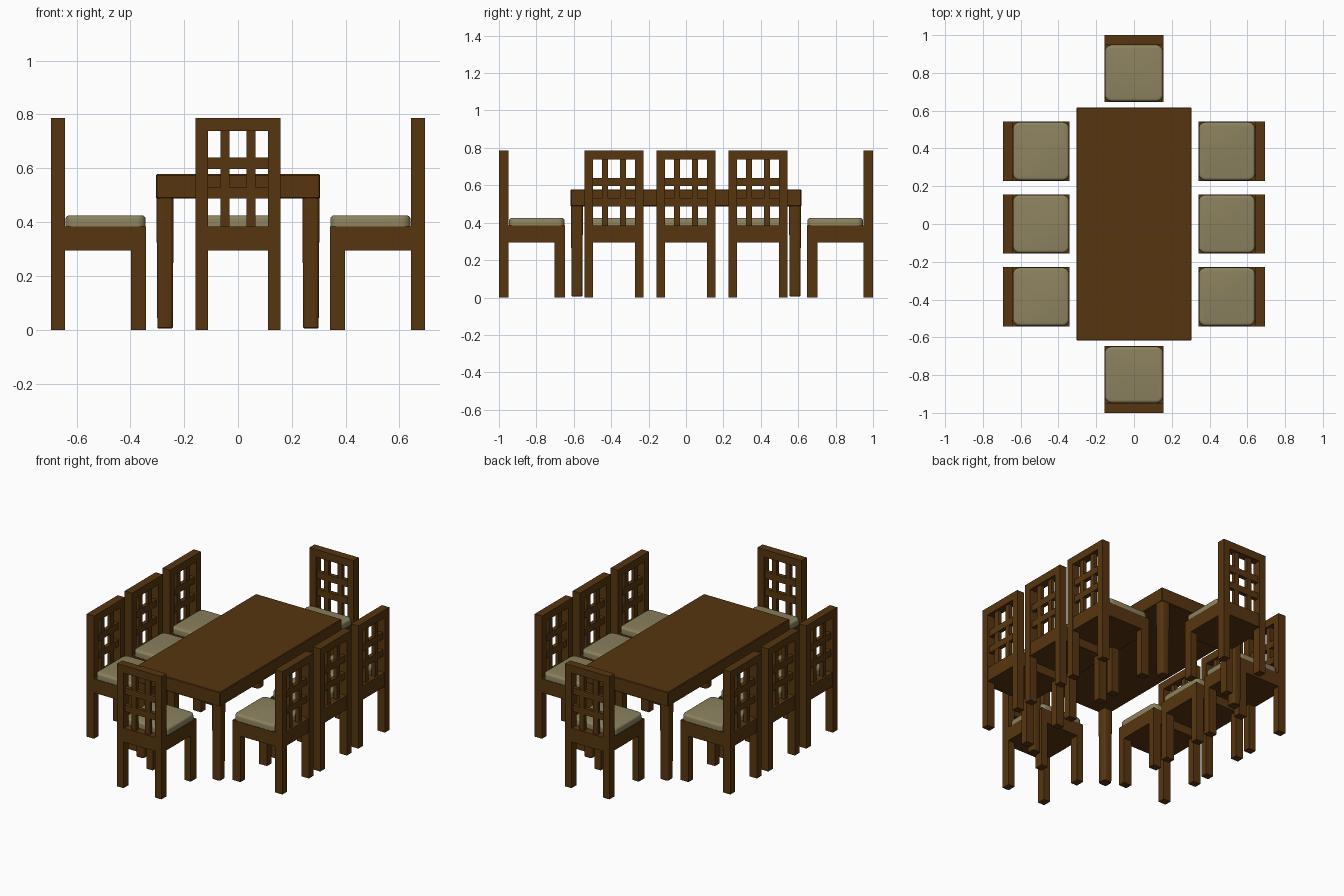
import bpy, bmesh, math
from mathutils import Matrix, Vector

if "Cube" in bpy.data.objects:
    bpy.data.objects.remove(bpy.data.objects["Cube"])


def material(name, rgb):
    m = bpy.data.materials.new(name)
    m.diffuse_color = (*rgb, 1)
    m.use_nodes = True
    m.node_tree.nodes["Principled BSDF"].inputs["Base Color"].default_value = m.diffuse_color
    return m


WOOD = material("dark wood", (0.095, 0.036, 0.005))
FABRIC = material("beige fabric", (0.265, 0.225, 0.115))


def add_box(bm, lo, hi):
    """Axis-aligned box from its low corner to its high corner."""
    lo, hi = Vector(lo), Vector(hi)
    mat = Matrix.Translation((lo + hi) / 2) @ Matrix.Diagonal((*(hi - lo), 1))
    return bmesh.ops.create_cube(bm, size=1, matrix=mat)["verts"]


def finish(name, bm, mat, place=Matrix()):
    bm.transform(place)
    me = bpy.data.meshes.new(name)
    bm.to_mesh(me)
    bm.free()
    me.materials.append(mat)
    ob = bpy.data.objects.new(name, me)
    bpy.context.collection.objects.link(ob)
    return ob


def smooth(ob, angle):
    bpy.ops.object.select_all(action="DESELECT")
    ob.select_set(True)
    bpy.context.view_layer.objects.active = ob
    bpy.ops.object.shade_smooth_by_angle(angle=math.radians(angle))


def boxes(name, parts, place):
    bm = bmesh.new()
    for lo, hi in parts:
        add_box(bm, lo, hi)
    return finish(name, bm, WOOD, place)


# Table top: thick slab with slightly eased edges
TX, TY = 0.305, 0.617
bm = bmesh.new()
add_box(bm, (-TX, -TY, 0.487), (TX, TY, 0.578))
bmesh.ops.bevel(bm, geom=bm.edges[:], offset=0.004, segments=1, affect="EDGES")
finish("table_top", bm, WOOD)

# Table legs: rounded corners, slight taper toward the floor
for sx in (-1, 1):
    for sy in (-1, 1):
        cx, cy = sx * (TX - 0.034), sy * (TY - 0.034)
        bm = bmesh.new()
        add_box(bm, (-0.032, -0.032, 0.005), (0.032, 0.032, 0.49))
        for v in bm.verts:
            if v.co.z < 0.1:
                v.co.x *= 0.9
                v.co.y *= 0.9
        upright = [e for e in bm.edges if abs(e.verts[0].co.z - e.verts[1].co.z) > 0.1]
        bmesh.ops.bevel(bm, geom=upright, offset=0.014, segments=4, profile=0.5, affect="EDGES")
        rim = [e for e in bm.edges if all(v.co.z < 0.1 for v in e.verts)]
        bmesh.ops.bevel(bm, geom=rim, offset=0.004, segments=1, affect="EDGES")
        smooth(finish("table_leg", bm, WOOD, Matrix.Translation((cx, cy, 0))), 35)

# Chair, local frame: faces -y, front edge at y = 0, back at y = D
W, D, P = 0.157, 0.353, 0.052


def chair(place):
    # Seat frame
    boxes("seat_frame", [((-W, 0, 0.295), (W, D - 0.002, 0.384))], place)
    # Legs and back posts
    for s in (-1, 1):
        x0, x1 = sorted((s * W, s * (W - 0.045)))
        boxes("front_leg", [((x0, 0, 0), (x1, 0.056, 0.30))], place)
        boxes("back_post", [((x0, D - P, 0), (x1, D, 0.787))], place)
    # Top rail, full depth
    inner = W - 0.045
    boxes("top_rail", [((-inner, D - P, 0.738), (inner, D, 0.787))], place)
    # Lattice of rails and slats
    y0, y1 = D - P / 2 - 0.013, D - P / 2 + 0.013
    for z0, z1 in ((0.597, 0.64), (0.487, 0.529)):
        boxes("cross_rail", [((-inner, y0, z0), (inner, y1, z1))], place)
    for x in (-0.048, 0.048):
        boxes("back_slat", [((x - 0.0165, y0 + 0.001, 0.38), (x + 0.0165, y1 - 0.001, 0.74))], place)
    # Cushion: rounded corners and soft rims
    bm = bmesh.new()
    add_box(bm, (-W + 0.003, 0.002, 0.381), (W - 0.003, D - P - 0.001, 0.425))
    upright = [e for e in bm.edges if abs(e.verts[0].co.z - e.verts[1].co.z) > 0.01]
    bmesh.ops.bevel(bm, geom=upright, offset=0.035, segments=5, profile=0.5, affect="EDGES")
    top = [e for e in bm.edges if all(v.co.z > 0.42 for v in e.verts)]
    bmesh.ops.bevel(bm, geom=top, offset=0.015, segments=4, profile=0.5, affect="EDGES")
    smooth(finish("seat_cushion", bm, FABRIC, place), 40)


# Three chairs on each long side, one at each end
for y in (-0.385, 0, 0.385):
    for s in (-1, 1):
        chair(Matrix.Translation((s * 0.341, y, 0)) @ Matrix.Rotation(-s * math.pi / 2, 4, "Z"))
chair(Matrix.Translation((0, 0.647, 0)))
chair(Matrix.Translation((0, -0.647, 0)) @ Matrix.Rotation(math.pi, 4, "Z"))
